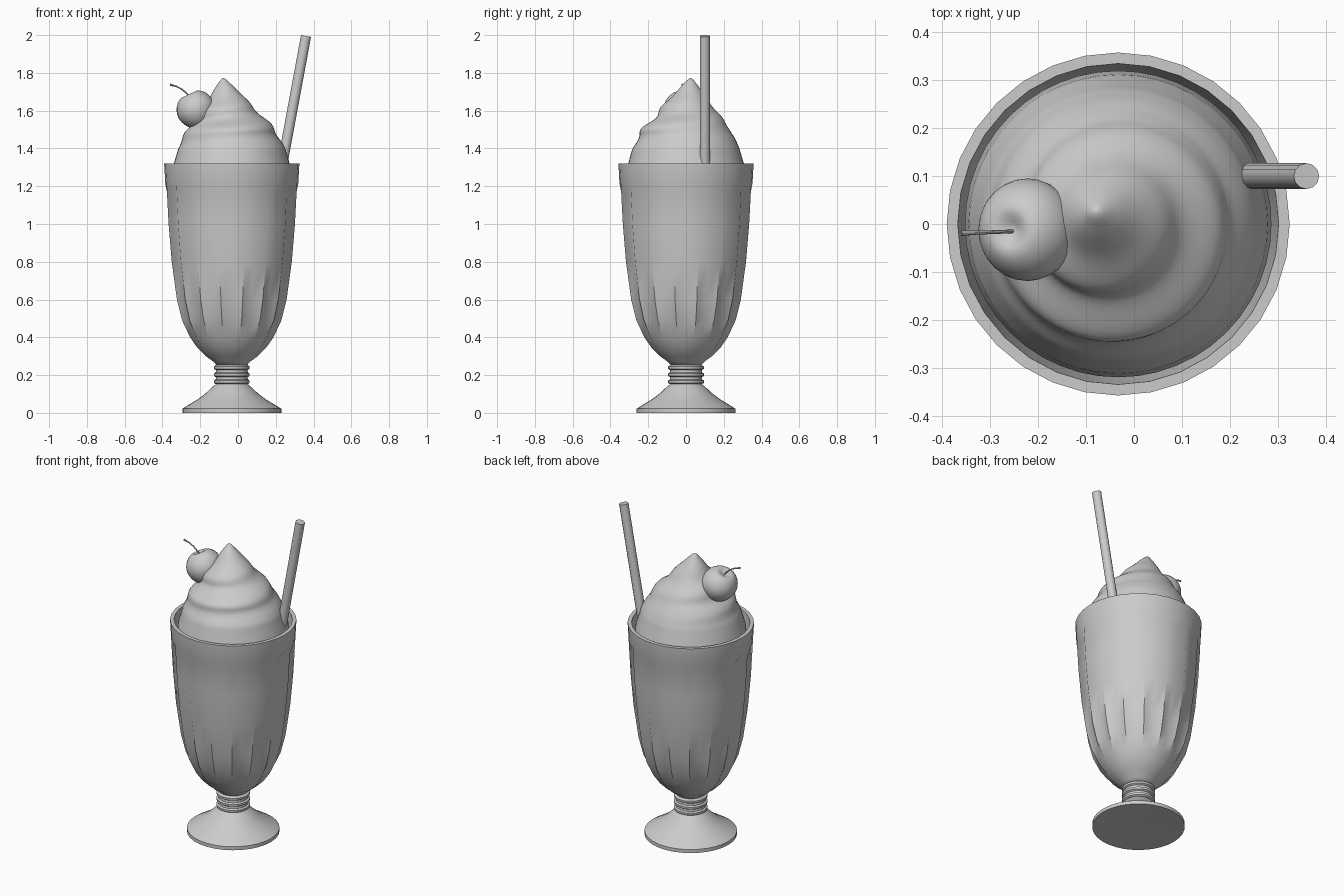
import bpy
import bmesh
from math import sin, cos, pi, tau, radians, exp
from mathutils import Vector, Matrix

if "Cube" in bpy.data.objects:
    bpy.data.objects.remove(bpy.data.objects["Cube"], do_unlink=True)

AXIS_X = -0.033
grey = bpy.data.materials.new("plain_grey")
grey.use_nodes = True
grey.diffuse_color = (0.6, 0.6, 0.6, 1)
grey.node_tree.nodes["Principled BSDF"].inputs["Base Color"].default_value = grey.diffuse_color


def finish(name, bm, angle=40):
    bmesh.ops.recalc_face_normals(bm, faces=bm.faces)
    mesh = bpy.data.meshes.new(name)
    bm.to_mesh(mesh)
    bm.free()
    mesh.materials.append(grey)
    obj = bpy.data.objects.new(name, mesh)
    bpy.context.collection.objects.link(obj)
    bpy.ops.object.select_all(action='DESELECT')
    obj.select_set(True)
    bpy.context.view_layer.objects.active = obj
    bpy.ops.object.shade_smooth_by_angle(angle=radians(angle))
    return obj


def skin(bm, rings):
    """Bridge consecutive rings of points and cap both ends."""
    rows = [[bm.verts.new(p) for p in ring] for ring in rings]
    n = len(rows[0])
    for a, b in zip(rows, rows[1:]):
        for i in range(n):
            j = (i + 1) % n
            bm.faces.new((a[i], a[j], b[j], b[i]))
    bm.faces.new(rows[0])
    bm.faces.new(rows[-1])


def lathe(name, profile, sides, shape=lambda r, z, a: r, angle=40):
    bm = bmesh.new()
    skin(bm, [[(AXIS_X + shape(r, z, a) * cos(a), shape(r, z, a) * sin(a), z)
               for a in (tau * i / sides for i in range(sides))]
              for r, z in profile])
    return finish(name, bm, angle)


def tube(name, path, radii, sides):
    bm = bmesh.new()
    pts = [Vector(p) for p in path]
    rings = []
    for i, p in enumerate(pts):
        d = pts[min(i + 1, len(pts) - 1)] - pts[max(i - 1, 0)]
        side = Vector((0, 1, 0)).cross(d).normalized()
        up = d.normalized().cross(side)
        rings.append([p + radii[i] * (side * cos(tau * k / sides) + up * sin(tau * k / sides))
                      for k in range(sides)])
    skin(bm, rings)
    return finish(name, bm)


# Fluted bowl: outer wall up, plain rim band, inner wall back down
outer = [(0.078, 0.25), (0.1, 0.272), (0.14, 0.3), (0.186, 0.345), (0.225, 0.4), (0.268, 0.49),
         (0.296, 0.6), (0.324, 0.8), (0.341, 1.0), (0.35, 1.17)]
band = [(0.352, 1.215), (0.358, 1.32)]
inner = [(0.335, 1.32), (0.328, 1.2), (0.315, 1.0), (0.27, 0.6), (0.19, 0.4), (0.06, 0.31)]


def flute(r, z, a):
    # hollows run between sixteen ridges and fade out at the band and the neck
    if (r, z) not in outer:
        return r
    depth = 0.022 * min(1, (z - 0.25) / 0.2)
    return r - depth * (1 + cos(16 * a)) / 2


lathe("fluted_glass", outer + band + inner, 32, flute, 50)

# Foot and ringed stem
foot = [(0.02, 0.012), (0.24, 0.0), (0.262, 0.0), (0.262, 0.022), (0.225, 0.045),
        (0.18, 0.072), (0.14, 0.102), (0.105, 0.135), (0.086, 0.15)]
stem = []
for z in (0.165, 0.202, 0.24):
    stem += [(0.084, z - 0.013), (0.094, z - 0.007), (0.095, z + 0.006), (0.085, z + 0.012)]
lathe("foot_and_stem", foot + stem + [(0.075, 0.262)], 32)

# Whipped cream: a dome with a spiral fold and a leaning tip
dome = [(0.32, 1.2), (0.312, 1.3), (0.283, 1.4), (0.232, 1.5), (0.15, 1.6),
        (0.085, 1.68), (0.045, 1.73), (0.014, 1.765), (0.004, 1.772)]


def dome_radius(z):
    for (r0, z0), (r1, z1) in zip(dome, dome[1:]):
        if z <= z1:
            return r0 + (r1 - r0) * (z - z0) / (z1 - z0)
    return dome[-1][0]


bm = bmesh.new()
rings = []
steps, sides = 56, 48
for s in range(steps + 1):
    z = 1.2 + 0.572 * s / steps
    t = max(0, (z - 1.35) / 0.42)
    lean = Vector((AXIS_X - 0.045 * t ** 2, 0.025 * t ** 2, z))
    ring = []
    for i in range(sides):
        a = tau * i / sides
        turn = (a + pi / 2) % tau / tau
        fold = cos(tau * ((z - 1.5) / 0.13 - turn))
        fade = exp(-((z - 1.55) / 0.1) ** 2)
        r = dome_radius(z) + 0.016 * fade * fold * (0.75 - 0.35 * sin(a))
        ring.append(lean + Vector((r * cos(a), r * sin(a), 0)))
    rings.append(ring)
skin(bm, rings)
finish("whipped_cream", bm, 60)

# Cherry: a ball with a dimple, tilted outward
bm = bmesh.new()
bmesh.ops.create_uvsphere(bm, u_segments=28, v_segments=20, radius=0.103)
for v in bm.verts:
    across = v.co.xy.length
    if v.co.z > 0:
        v.co.z -= 0.032 * exp(-(across / 0.03) ** 2)
    else:
        v.co.xy *= 1 + 0.5 * v.co.z
    v.co.y *= 1.04
bmesh.ops.transform(bm, verts=bm.verts, matrix=Matrix.Translation((-0.222, -0.012, 1.606))
                    @ Matrix.Rotation(radians(-25), 4, 'Y'))
finish("cherry", bm, 70)

tube("cherry_stem", [(-0.25, -0.015, 1.665), (-0.268, -0.016, 1.688), (-0.295, -0.017, 1.712),
                     (-0.325, -0.018, 1.728), (-0.36, -0.019, 1.738)],
     [0.004, 0.004, 0.004, 0.004, 0.006], 8)

# Drinking straw
tube("straw", [(0.213, 0.1, 1.2), (0.36, 0.1, 1.995)], [0.027, 0.027], 12)
